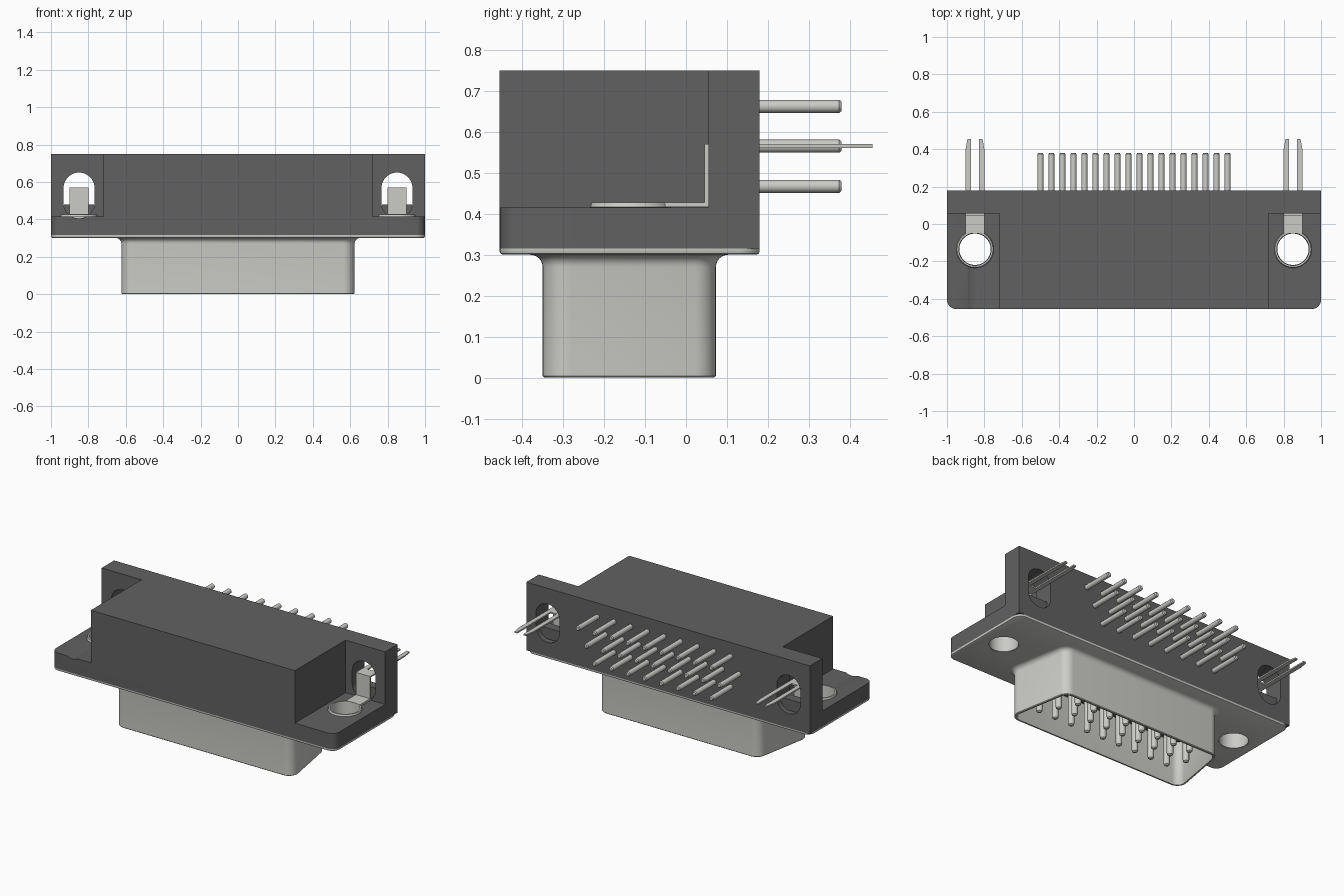
import bpy, bmesh
from math import pi, cos, sin, atan2, acos
from mathutils import Vector

if "Cube" in bpy.data.objects:
    bpy.data.objects.remove(bpy.data.objects["Cube"])


def material(name, c):
    m = bpy.data.materials.new(name)
    m.diffuse_color = (c[0], c[1], c[2], 1)
    m.use_nodes = True
    m.node_tree.nodes["Principled BSDF"].inputs["Base Color"].default_value = m.diffuse_color
    return m


DARK = material("dark_plastic", (0.12, 0.12, 0.12))
METAL = material("pale_metal", (0.6, 0.6, 0.57))


def outline(pts, radii, off=0.0, seg=8):
    """Rounded convex counter-clockwise polygon, grown outward by off."""
    out = []
    for i, p in enumerate(pts):
        p, a, b = Vector(p), Vector(pts[i - 1]), Vector(pts[(i + 1) % len(pts)])
        d1, d2, r = (p - a).normalized(), (b - p).normalized(), radii[i]
        n1, n2 = Vector((d1.y, -d1.x)), Vector((d2.y, -d2.x))
        mid = (n1 + n2) / (1 + n1.dot(n2))
        if r == 0:
            out.append(p + mid * off)
            continue
        c, a0, sweep = p - mid * r, atan2(n1.y, n1.x), acos(n1.dot(n2))
        for k in range(seg + 1):
            t = a0 + sweep * k / seg
            out.append(c + Vector((cos(t), sin(t))) * (r + off))
    return out


def circle(x, y, r, n=32):
    return [(x + r * cos(2 * pi * k / n), y + r * sin(2 * pi * k / n)) for k in range(n)]


def at(points, z):
    return [(p[0], p[1], z) for p in points]


def loft(bm, rings, loop=False, cap=True):
    """Skin a stack of rings; loop joins the last ring to the first."""
    vs = [[bm.verts.new(p) for p in ring] for ring in rings]
    n = len(vs[0])
    for a, b in zip(vs, vs[1:] + (vs[:1] if loop else [])):
        for i in range(n):
            j = (i + 1) % n
            bm.faces.new((a[i], a[j], b[j], b[i]))
    if cap and not loop:
        bm.faces.new(vs[0][::-1])
        bm.faces.new(vs[-1])


def box(bm, x0, x1, y0, y1, z0, z1):
    rect = [(x0, y0), (x1, y0), (x1, y1), (x0, y1)]
    loft(bm, [at(rect, z0), at(rect, z1)])


def finish(bm, name, mat=None):
    bmesh.ops.recalc_face_normals(bm, faces=bm.faces)
    me = bpy.data.meshes.new(name)
    bm.to_mesh(me)
    bm.free()
    ob = bpy.data.objects.new(name, me)
    bpy.context.collection.objects.link(ob)
    if mat:
        me.materials.append(mat)
    return ob


def cut(ob, cutter):
    cutter.hide_render = True
    mod = ob.modifiers.new("cut", 'BOOLEAN')
    mod.operation, mod.solver, mod.object = 'DIFFERENCE', 'EXACT', cutter
    bpy.context.view_layer.objects.active = ob
    bpy.ops.object.modifier_apply(modifier=mod.name)
    bpy.data.objects.remove(cutter)


def smooth(ob):
    bpy.ops.object.select_all(action='DESELECT')
    ob.select_set(True)
    bpy.context.view_layer.objects.active = ob
    bpy.ops.object.shade_smooth_by_angle(angle=0.6)


HX, HY = 0.85, -0.135          # mounting hole centre
FOOT = [(-1, -0.455), (1, -0.455), (1, 0.18), (-1, 0.18)]

# Plastic housing
bm = bmesh.new()
body = outline(FOOT, [0.05, 0.05, 0, 0])
loft(bm, [at(body, 0.315), at(body, 0.75)])
housing = finish(bm, "housing", DARK)

for s in (-1, 1):
    # Corner notch above each mounting ear
    bm = bmesh.new()
    xs = sorted((s * 0.72, s * 1.2))
    box(bm, *xs, -0.6, 0.055, 0.415, 0.9)
    cut(housing, finish(bm, "notch_cutter"))
    # Obround window through the back wall; the left one also grooves the ear
    bm = bmesh.new()
    x, r = s * HX, 0.083
    slot = outline([(x - r, 0.405), (x + r, 0.405), (x + r, 0.65), (x - r, 0.65)], [r - 1e-4] * 4, seg=10)
    y0 = -0.6 if s < 0 else 0.03
    loft(bm, [[(p[0], y, p[1]) for p in slot] for y in (y0, 0.3)])
    cut(housing, finish(bm, "window_cutter"))
    # Mounting hole
    bm = bmesh.new()
    loft(bm, [at(circle(x, HY, 0.09), z) for z in (0.2, 0.5)])
    cut(housing, finish(bm, "hole_cutter"))
smooth(housing)

# Sill inside each window
bm = bmesh.new()
for s in (-1, 1):
    box(bm, s * HX - 0.08, s * HX + 0.08, 0.09, 0.15, 0.41, 0.48)
finish(bm, "window_sills", DARK)

# Metal flange plate with softened lower edge
bm = bmesh.new()
loft(bm, [at(outline(FOOT, [0.05] * 4, o), z)
          for o, z in ((-0.008, 0.3), (-0.002, 0.303), (0, 0.308), (0, 0.315))])
plate = finish(bm, "flange_plate", METAL)
for s in (-1, 1):
    bm = bmesh.new()
    loft(bm, [at(circle(s * HX, HY, 0.09), z) for z in (0.2, 0.5)])
    cut(plate, finish(bm, "hole_cutter"))
smooth(plate)

# D-shaped shell, flared where it meets the plate
D = [(-0.635, -0.35), (0.635, -0.35), (0.56, 0.073), (-0.56, 0.073)]
profile = [(0.03 - 0.03 * sin(t * pi / 12), 0.27 + 0.03 * cos(t * pi / 12)) for t in range(7)]
profile += [(0, 0.004), (-0.004, 0), (-0.013, 0), (-0.015, 0.003), (-0.015, 0.3)]
bm = bmesh.new()
loft(bm, [at(outline(D, [0.06] * 4, o), z) for o, z in profile], cap=False)
smooth(finish(bm, "shell", METAL))

# Insulator at the bottom of the shell
bm = bmesh.new()
loft(bm, [at(outline(D, [0.06] * 4, -0.014), z) for z in (0.28, 0.302)])
finish(bm, "insulator", DARK)

# Three staggered rows: contacts point down, solder tails point back
contacts, tails = bmesh.new(), bmesh.new()
STEP = 1.0 / 17
for first, count, y, z in ((0, 9, -0.238, 0.662), (1, 9, -0.138, 0.565), (2, 8, -0.038, 0.467)):
    for k in range(count):
        x = 0.5 - STEP * (first + 2 * k)
        loft(contacts, [at(circle(x, y, r, 12), h)
                        for r, h in ((0.008, 0.03), (0.016, 0.036), (0.019, 0.048), (0.019, 0.29))])
        loft(tails, [[(p[0], h, p[1]) for p in circle(x, z, r, 12)]
                     for r, h in ((0.016, 0.17), (0.016, 0.374), (0.011, 0.38))])
smooth(finish(contacts, "contact_pins", METAL))
smooth(finish(tails, "solder_tails", METAL))

# Eyelets lining the mounting holes, with a thin rim on the ear
bm = bmesh.new()
for s in (-1, 1):
    sect = ((0.084, 0.301), (0.0905, 0.301), (0.0905, 0.415), (0.1, 0.416), (0.096, 0.427), (0.087, 0.427))
    loft(bm, [at(circle(s * HX, HY, r), z) for r, z in sect], loop=True)
smooth(finish(bm, "eyelets", METAL))

# Bent board-lock brackets ending in two tapered prongs
bm = bmesh.new()
for s in (-1, 1):
    x = s * HX
    box(bm, x - 0.05, x + 0.05, -0.052, 0.055, 0.416, 0.428)
    box(bm, x - 0.05, x + 0.05, 0.045, 0.055, 0.42, 0.57)
    box(bm, x - 0.05, x + 0.05, 0.05, 0.12, 0.561, 0.57)
    for e in (-1, 1):
        prong = [(x + e * u, v) for u, v in
                 ((0.022, 0.12), (0.05, 0.12), (0.05, 0.4), (0.04, 0.455), (0.022, 0.455))]
        loft(bm, [at(prong, z) for z in (0.561, 0.57)])
finish(bm, "board_lock_brackets", METAL)
